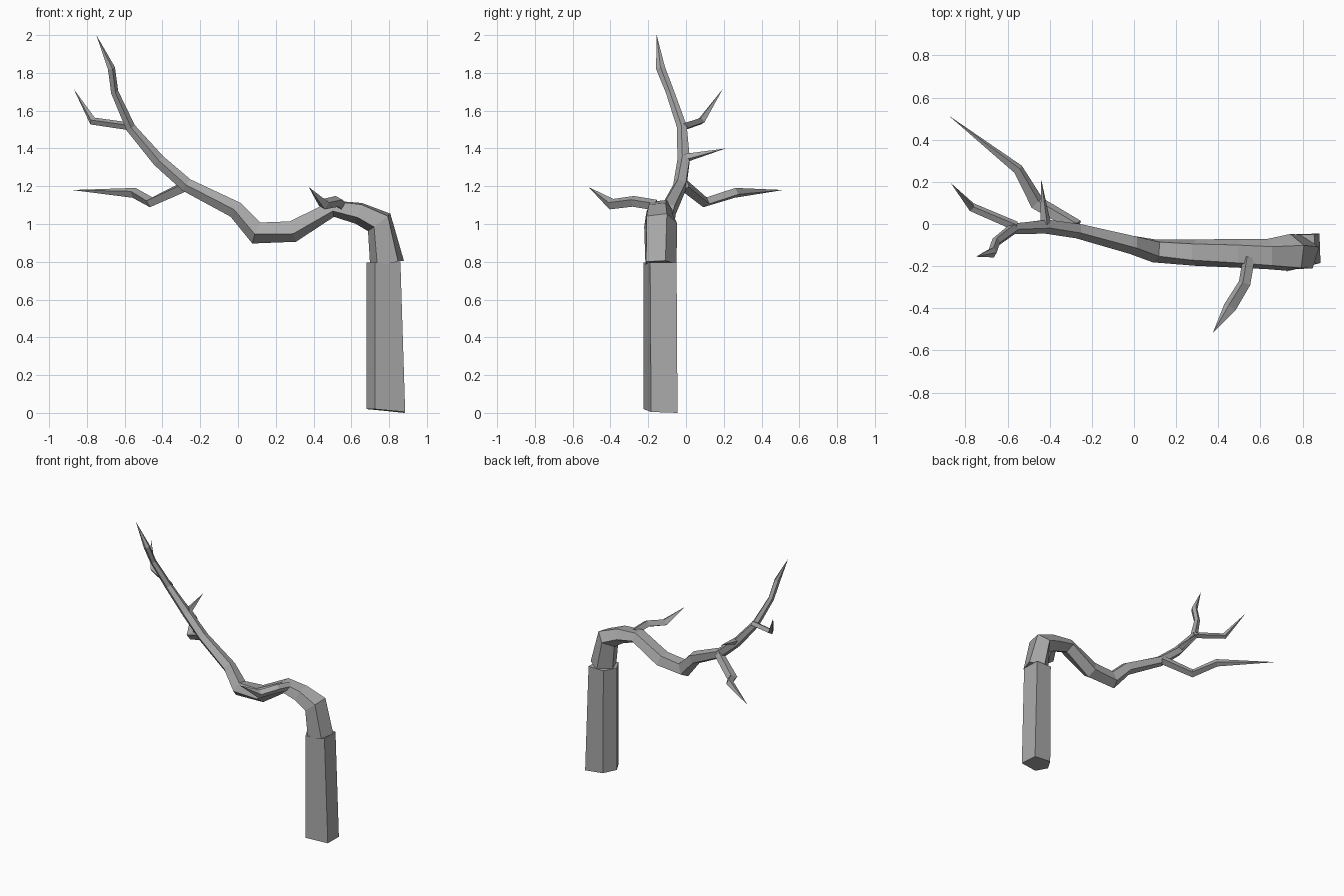
import bpy, bmesh, math
from mathutils import Vector

bark = bpy.data.materials.new("grey bark")
bark.diffuse_color = (0.4, 0.4, 0.4, 1)


def finish(name, bm):
    bmesh.ops.recalc_face_normals(bm, faces=bm.faces[:])
    me = bpy.data.meshes.new(name)
    bm.to_mesh(me)
    bm.free()
    me.materials.append(bark)
    ob = bpy.data.objects.new(name, me)
    bpy.context.collection.objects.link(ob)


def skin(bm, rings):
    n = len(rings[0])
    for a, b in zip(rings, rings[1:]):
        for i in range(n):
            j = (i + 1) % n
            bm.faces.new((a[i], a[j], b[j], b[i]))


def limb(name, rings, tip, ref, sides=5, phase=0.3, twist=0.0):
    """Tapering faceted limb; rings are (x, y, z, radius along normal, radius along side)."""
    bm = bmesh.new()
    pts = [Vector(r[:3]) for r in rings] + [Vector(tip)]
    loops = []
    for k, r in enumerate(rings):
        d = (pts[k + 1] - pts[k]).normalized()
        if k:
            d = (d + (pts[k] - pts[k - 1]).normalized()).normalized()
        side = (Vector(ref) - d * d.dot(Vector(ref))).normalized()
        nor = side.cross(d)
        loop = []
        for i in range(sides):
            a = phase + twist * k + math.tau * i / sides
            loop.append(bm.verts.new(pts[k] + nor * r[3] * 1.06 * math.cos(a)
                                     + side * r[4] * 1.06 * math.sin(a)))
        loops.append(loop)
    skin(bm, loops)
    bm.faces.new(loops[0][::-1])
    end = bm.verts.new(tip)
    for i in range(sides):
        bm.faces.new((loops[-1][i], loops[-1][(i + 1) % sides], end))
    finish(name, bm)


# Upright five-sided trunk, slightly narrower at the top
bm = bmesh.new()
base = [(0.725, -0.225, 0.02), (0.885, -0.185, 0.005), (0.88, -0.045, 0.0),
        (0.735, -0.05, 0.015), (0.68, -0.14, 0.02)]
top = [(0.725, -0.225, 0.795), (0.86, -0.19, 0.795), (0.855, -0.05, 0.795),
       (0.73, -0.05, 0.795), (0.68, -0.14, 0.795)]
low = [bm.verts.new(p) for p in base]
high = [bm.verts.new(p) for p in top]
skin(bm, [low, high])
bm.faces.new(low[::-1])
bm.faces.new(high)
finish("trunk", bm)

# Long bent bough running from the trunk to the high tip
limb("bough", [
    (0.79, -0.14, 0.79, 0.09, 0.085),
    (0.75, -0.14, 1.01, 0.075, 0.088),
    (0.64, -0.145, 1.06, 0.058, 0.072),
    (0.50, -0.14, 1.085, 0.045, 0.068),
    (0.29, -0.135, 0.965, 0.058, 0.062),
    (0.10, -0.125, 0.955, 0.06, 0.055),
    (-0.01, -0.095, 1.075, 0.045, 0.045),
    (-0.27, -0.03, 1.205, 0.036, 0.036),
    (-0.42, -0.01, 1.335, 0.033, 0.034),
    (-0.57, -0.02, 1.51, 0.026, 0.026),
    (-0.655, -0.085, 1.70, 0.02, 0.022),
    (-0.672, -0.135, 1.825, 0.02, 0.024)],
    (-0.75, -0.155, 2.0), (0, 1, 0), phase=0.35, twist=0.08)

# Side branches and twigs
limb("low_back_branch", [
    (-0.27, -0.01, 1.205, 0.03, 0.03),
    (-0.46, 0.10, 1.115, 0.034, 0.026),
    (-0.55, 0.26, 1.165, 0.024, 0.026)],
    (-0.88, 0.515, 1.18), (0, 0, 1), sides=4)
limb("high_back_branch", [
    (-0.56, -0.01, 1.515, 0.022, 0.02),
    (-0.77, 0.08, 1.545, 0.02, 0.02)],
    (-0.87, 0.195, 1.715), (0, 0, 1), sides=4)
limb("back_twig", [(-0.42, 0.0, 1.35, 0.025, 0.022)],
     (-0.44, 0.21, 1.40), (0, 0, 1), sides=4)
limb("front_branch", [
    (0.545, -0.16, 1.10, 0.028, 0.028),
    (0.525, -0.28, 1.12, 0.028, 0.028),
    (0.455, -0.395, 1.105, 0.03, 0.028)],
    (0.375, -0.515, 1.195), (0, 0, 1), sides=4)
